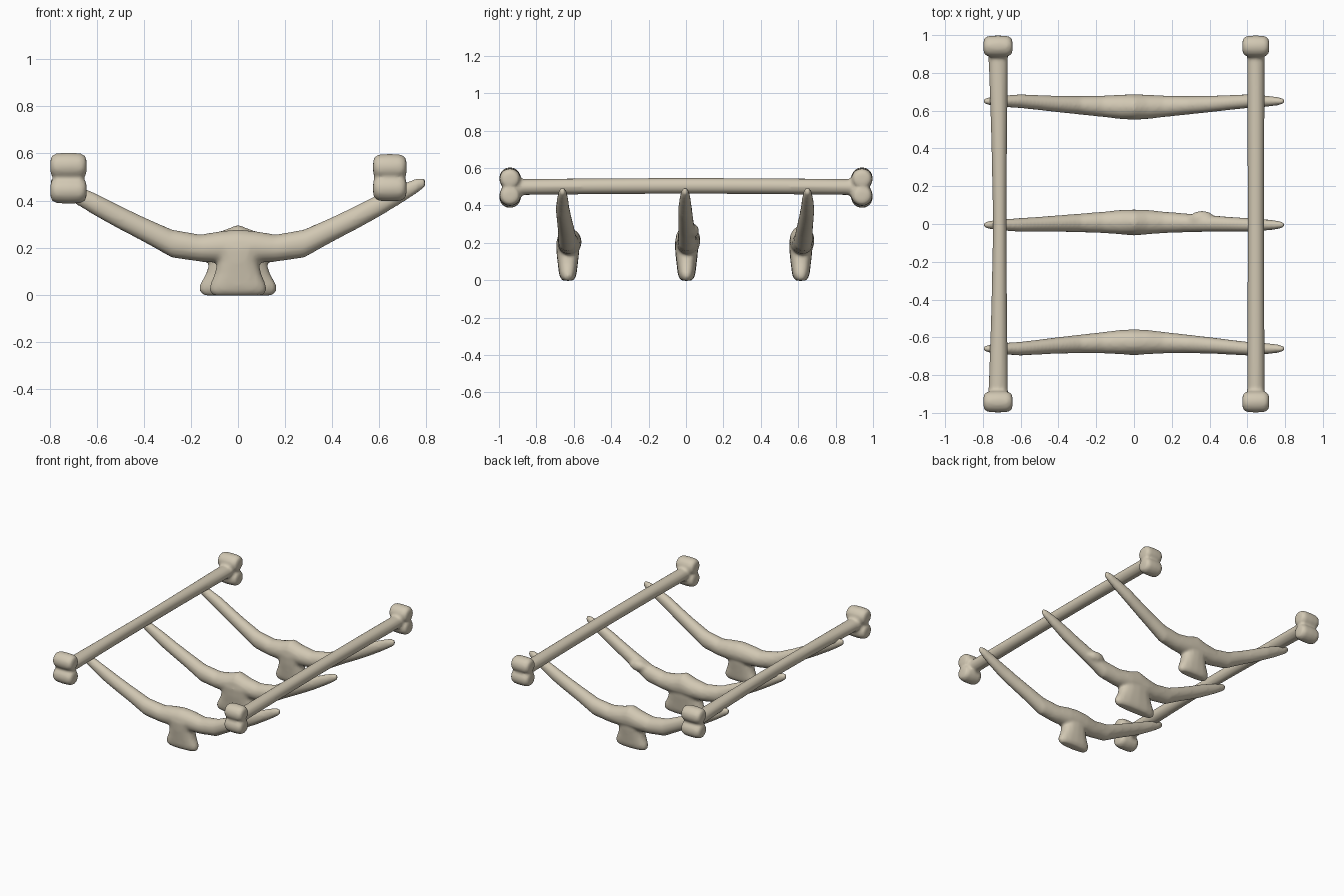
import bpy, bmesh, math

if "Cube" in bpy.data.objects:
    bpy.data.objects.remove(bpy.data.objects["Cube"])

bone = bpy.data.materials.new("bone")
bone.diffuse_color = (0.64, 0.575, 0.45, 1)
bone.use_nodes = True
bone.node_tree.nodes["Principled BSDF"].inputs["Base Color"].default_value = bone.diffuse_color


def loft(bm, axis, sections, n=16, p=0.85):
    """Skin rounded sections (centre, half size 1, half size 2) along an axis."""
    u, v = [i for i in range(3) if i != axis]
    rings = []
    for c, a, b in sections:
        ring = []
        for i in range(n):
            t = 2 * math.pi * i / n
            cs, sn = math.cos(t), math.sin(t)
            co = list(c)
            co[u] += a * math.copysign(abs(cs) ** p, cs)
            co[v] += b * math.copysign(abs(sn) ** p, sn)
            ring.append(bm.verts.new(co))
        rings.append(ring)
    faces = [bm.faces.new(rings[0]), bm.faces.new(rings[-1])]
    for r, s in zip(rings, rings[1:]):
        for i in range(n):
            j = (i + 1) % n
            faces.append(bm.faces.new((r[i], r[j], s[j], s[i])))
    bmesh.ops.recalc_face_normals(bm, faces=faces)


def finish(bm, name, voxel=0.01, smooth=5):
    """Fuse overlapping volumes into one smooth organic surface."""
    me = bpy.data.meshes.new(name)
    bm.to_mesh(me)
    bm.free()
    ob = bpy.data.objects.new(name, me)
    bpy.context.collection.objects.link(ob)
    r = ob.modifiers.new("fuse", 'REMESH')
    r.mode = 'VOXEL'
    r.voxel_size = voxel
    s = ob.modifiers.new("soften", 'SMOOTH')
    s.factor, s.iterations = 0.5, smooth
    dg = bpy.context.evaluated_depsgraph_get()
    baked = bpy.data.meshes.new_from_object(ob.evaluated_get(dg))
    ob.modifiers.clear()
    ob.data = baked
    baked.materials.clear()
    baked.materials.append(bone)
    for f in baked.polygons:
        f.use_smooth = True
        f.material_index = 0
    return ob


def rail(name, x_end, x_mid, w_end, w_mid, lobe_w, z_low, z_high):
    bm = bmesh.new()
    # shaft, slightly waisted and arched
    sec = []
    for i in range(-8, 9):
        k = abs(i / 8)
        e = k ** 1.5
        sec.append(((x_mid + (x_end - x_mid) * e, i / 8 * 0.95, 0.504 - 0.007 * k * k),
                    w_mid + (w_end - w_mid) * e, 0.043))
    loft(bm, 1, sec, p=1)
    # paired knuckles at both ends
    for y in (-0.941, 0.941):
        for z in (z_low + 0.055, z_high - 0.055):
            loft(bm, 0, [((x_end + lobe_w * t, y, z), 0.058 * r, 0.057 * r)
                         for t, r in ((-1, .5), (-.9, .8), (-.65, .96), (0, 1),
                                      (.65, .96), (.9, .8), (1, .5))], p=1)
    finish(bm, name)


rail("left_rail_bone", -0.72, -0.711, 0.054, 0.037, 0.077, 0.388, 0.602)
rail("right_rail_bone", 0.645, 0.645, 0.047, 0.044, 0.071, 0.398, 0.597)

# one arm of a rib: x, z, half depth, half height, blend from centre y to tip y
ARM = [(0.07, .203, .065, .068, 0), (.16, .198, .057, .058, .1), (.28, .217, .05, .06, .28),
       (.4, .277, .044, .053, .5), (.5, .327, .040, .051, .75), (.6, .380, .037, .049, 1),
       (.7, .432, .030, .040, 1), (.76, .463, .023, .032, 1), (.797, .477, .012, .018, 1)]


def rib(name, y_mid, y_tip, y_foot, foot_w, crest, bump=False):
    bm = bmesh.new()
    # sweeping arms
    half = [((x, y_mid + (y_tip - y_mid) * k, z), hy, hz) for x, z, hy, hz, k in ARM]
    other = [((-c[0], c[1], c[2]), a, b) for c, a, b in reversed(half)]
    mid = (crest + 0.135) / 2
    loft(bm, 0, other + [((0, y_mid, mid), .067, crest - mid + 0.003)] + half, p=1)
    # flared foot
    neck = foot_w * 0.74
    loft(bm, 2, [((0, y_foot, z), w, d) for z, w, d in (
        (-.003, foot_w * .9, .026), (.015, foot_w + .004, .042), (.04, foot_w + .002, .048),
        (.09, foot_w * .84, .054), (.14, neck, .06), (.2, neck + .02, .063),
        (.24, neck * .7, .045))], p=0.8)
    # small side knob
    if bump:
        loft(bm, 0, [((.36 + .07 * t, .028, .265), .043 * r, .04 * r)
                     for t, r in ((-1, .3), (-.5, .85), (0, 1), (.5, .85), (1, .3))], p=1)
    finish(bm, name)


rib("front_rib", -0.625, -0.660, -0.632, 0.118, 0.275)
rib("middle_rib", 0.010, -0.005, 0.003, 0.163, 0.295, bump=True)
rib("back_rib", 0.620, 0.650, 0.614, 0.118, 0.292)
